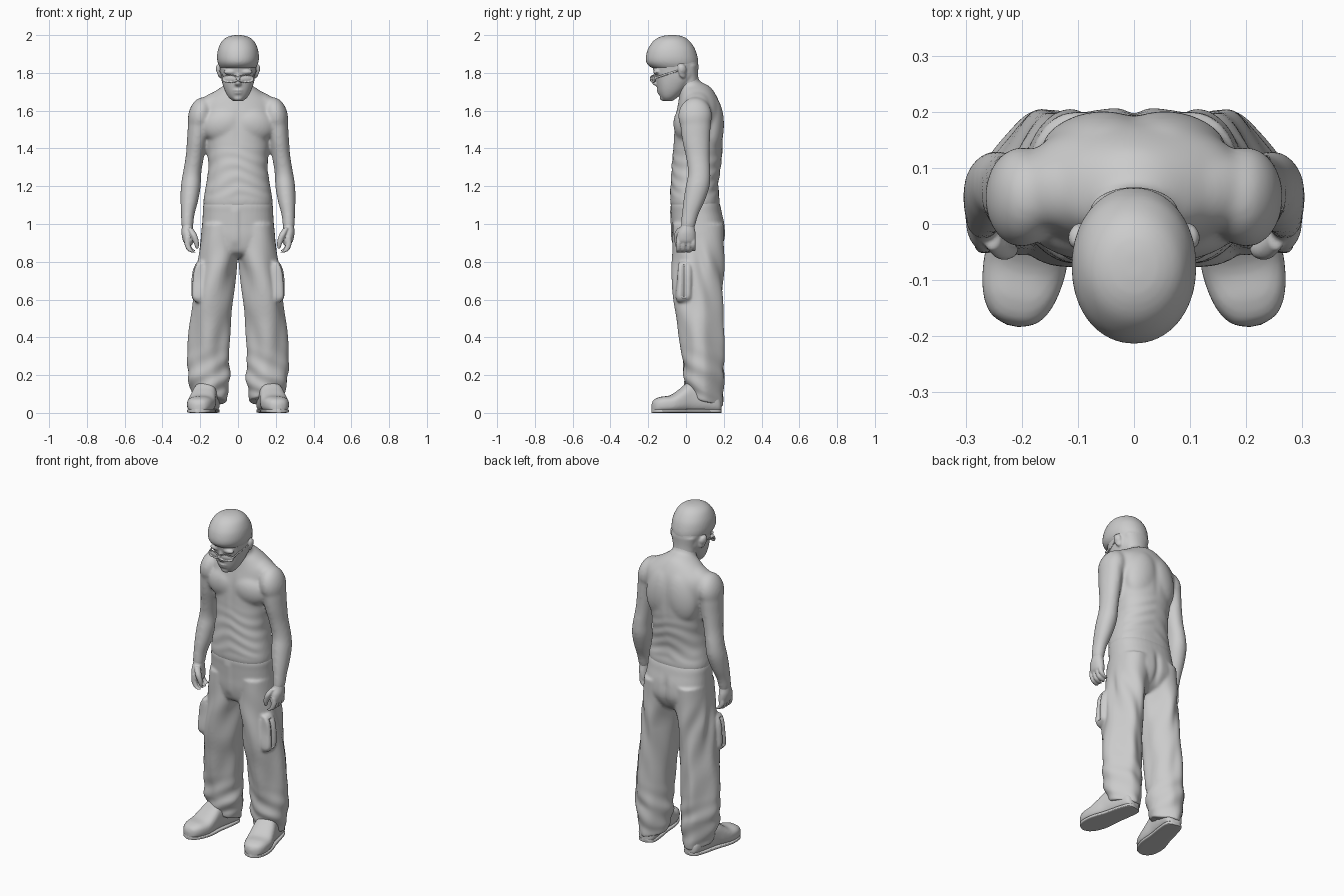
import bpy, bmesh, math
from mathutils import Vector, Matrix

SIDES = (1, -1)


def spline(a, b, c, d, t):
    return [0.5 * (2*q + (r-p)*t + (2*p-5*q+4*r-s)*t*t + (3*q-p-3*r+s)*t**3)
            for p, q, r, s in zip(a, b, c, d)]


def tube(bm, secs, m=None, steps=5, n=40):
    """Smooth closed loft through sections (x, y, z, rx, ry, squareness)."""
    secs = [tuple(s) + (2,) * (6 - len(s)) for s in secs]
    rows = []
    for i in range(len(secs) - 1):
        four = [secs[min(max(i + k, 0), len(secs) - 1)] for k in (-1, 0, 1, 2)]
        rows += [spline(*four, t / steps) for t in range(steps)]
    rows.append(secs[-1])
    rings = []
    for x, y, z, rx, ry, e in rows:
        ring = []
        for k in range(n):
            a = 2 * math.pi * k / n
            c, s = math.cos(a), math.sin(a)
            p = Vector((x + max(rx, .002) * math.copysign(abs(c) ** (2/e), c),
                        y + max(ry, .002) * math.copysign(abs(s) ** (2/e), s), z))
            ring.append(bm.verts.new(m @ p if m else p))
        rings.append(ring)
    for r, q in zip(rings, rings[1:]):
        for k in range(n):
            bm.faces.new((r[k], r[(k+1) % n], q[(k+1) % n], q[k]))
    bm.faces.new(rings[0][::-1])
    bm.faces.new(rings[-1])


def span(secs):
    """Convert (z, y_front, y_back, rx, squareness) to centred sections."""
    return [(0, (a+b)/2, z, rx, (b-a)/2, e) for z, a, b, rx, e in secs]


def blob(bm, loc, size, rot=(0, 0, 0)):
    m = Matrix.Translation(loc)
    for ang, ax in zip(rot, 'XYZ'):
        m = m @ Matrix.Rotation(ang, 4, ax)
    bmesh.ops.create_uvsphere(bm, u_segments=28, v_segments=16, radius=1,
                              matrix=m @ Matrix.Diagonal((*size, 1)))


def flip(secs, s):
    return [(s * p[0],) + tuple(p[1:]) for p in secs]


def finish(name, bm, voxel=0, smooth=4, shape=None):
    """Make the object; optionally fuse its parts and sculpt with shape(co)."""
    bmesh.ops.recalc_face_normals(bm, faces=bm.faces)
    me = bpy.data.meshes.new(name)
    bm.to_mesh(me)
    bm.free()
    ob = bpy.data.objects.new(name, me)
    bpy.context.collection.objects.link(ob)
    if voxel:
        r = ob.modifiers.new("fuse", 'REMESH')
        r.mode, r.voxel_size = 'VOXEL', voxel
        s = ob.modifiers.new("soften", 'SMOOTH')
        s.factor, s.iterations = 0.5, smooth
        dg = bpy.context.evaluated_depsgraph_get()
        me = bpy.data.meshes.new_from_object(ob.evaluated_get(dg))
        ob.modifiers.clear()
        ob.data = me
    if shape:
        nrm = [v.normal.copy() for v in me.vertices]
        for v, nv in zip(me.vertices, nrm):
            v.co += nv * shape(v.co)
    bpy.ops.object.select_all(action='DESELECT')
    ob.select_set(True)
    bpy.context.view_layer.objects.active = ob
    bpy.ops.object.shade_smooth_by_angle(angle=math.radians(50))
    return ob


def fade(v, lo, hi):
    t = min(max((v - lo) / (hi - lo), 0), 1)
    return t * t * (3 - 2 * t)


# Torso with chest, back and arms
bm = bmesh.new()
tube(bm, span([(1.07, -.065, .16, .165, 2.4), (1.11, -.083, .179, .184, 2.4),
               (1.2, -.082, .171, .171, 2.3), (1.3, -.076, .184, .157, 2.3),
               (1.4, -.068, .194, .165, 2.2), (1.5, -.063, .197, .183, 2.1),
               (1.58, -.055, .193, .2, 2.1), (1.64, -.042, .178, .19, 2.1),
               (1.69, -.034, .155, .14, 2), (1.727, -.03, .127, .085, 2),
               (1.75, -.02, .085, .05, 2)]))
tube(bm, [(0, .055, 1.6, .09, .085), (0, .045, 1.68, .082, .083),
          (0, .015, 1.75, .068, .06), (0, -.005, 1.82, .066, .06)])
for s in SIDES:
    blob(bm, (s*.09, -.012, 1.525), (.105, .053, .085), (0, s*.25, s*.18))
    blob(bm, (s*.07, .14, 1.53), (.095, .06, .15), (0, s*-.2, s*-.2))
    blob(bm, (s*.12, .06, 1.643), (.13, .07, .055), (0, s*.42, 0))
    blob(bm, (s*.2, .048, 1.572), (.064, .09, .1), (0, s*-.2, 0))
    tube(bm, flip([(.185, .05, 1.62, .045, .06), (.205, .05, 1.55, .056, .08),
                   (.216, .053, 1.45, .054, .075), (.228, .062, 1.36, .049, .064),
                   (.243, .07, 1.27, .049, .06), (.25, .062, 1.2, .053, .064),
                   (.258, .042, 1.12, .047, .057), (.266, .022, 1.05, .036, .045),
                   (.268, .012, 1.0, .033, .04), (.268, .008, .97, .028, .036)], s))


def shirt_folds(c):
    ax = abs(c.x)
    groove = -.003 * math.exp(-(c.x / .02) ** 2) * fade(c.z, 1.35, 1.48) * (1 - fade(c.z, 1.58, 1.66))
    w = fade(c.z, 1.12, 1.17) * (1 - fade(c.z, 1.32, 1.45)) * (1 - fade(ax, .14, .18))
    return groove + w * .0016 * math.sin(88 * c.z + 16 * ax + 2 * math.sin(17 * c.x + 9 * c.z))


finish("torso_and_arms", bm, .0075, 22, shirt_folds)

# Hands with curled fingers
for s, side in zip(SIDES, ("left", "right")):
    bm = bmesh.new()
    tube(bm, flip([(.267, .012, 1.01, .027, .034), (.268, .008, .985, .029, .037),
                   (.268, .003, .95, .031, .048), (.263, 0, .91, .028, .051),
                   (.258, 0, .89, .016, .042)], s))
    for i, y in enumerate((-.039, -.013, .013, .038)):
        d = .008 * (i == 3)
        tube(bm, flip([(.266, y, .93, .015, .0125), (.268, y, .895, .016, .0135),
                       (.256, y, .863 + d, .015, .013), (.235, y, .85 + d, .013, .012),
                       (.218, y, .847 + d, .007, .007)], s), n=12)
    tube(bm, flip([(.255, -.025, .98, .015, .02), (.236, -.045, .945, .018, .018),
                   (.222, -.047, .905, .015, .014), (.216, -.043, .87, .008, .008)], s), n=14)
    finish(side + "_hand", bm, .0045, 2)

# Loose trousers: hips, legs and cargo pockets
bm = bmesh.new()
tube(bm, span([(1.135, -.07, .165, .168, 2.4), (1.1, -.081, .181, .184, 2.4),
               (1.06, -.079, .19, .186, 2.4), (1.0, -.076, .204, .19, 2.4),
               (.92, -.072, .205, .195, 2.4), (.85, -.05, .17, .17, 2.4),
               (.82, 0, .12, .11, 2)]))
for s in SIDES:
    tube(bm, flip([(.098, .065, 1.0, .092, .135, 2.2), (.105, .064, .85, .1, .136, 2.2),
                   (.117, .064, .74, .102, .134, 2.2), (.13, .066, .6, .103, .132, 2.2),
                   (.145, .078, .48, .107, .122, 2.2), (.153, .088, .36, .109, .114, 2.2),
                   (.156, .095, .25, .112, .106, 2.2), (.153, .096, .18, .111, .106, 2.2),
                   (.149, .098, .11, .097, .1), (.147, .101, .065, .089, .094)], s))
    tube(bm, flip([(.208, -.012, .585, .02, .03, 3), (.214, -.012, .615, .036, .042, 3.5),
                   (.21, -.012, .7, .036, .04, 3.5), (.202, -.012, .765, .03, .038, 3.5),
                   (.197, -.012, .8, .014, .03, 3)], s))


def trouser_folds(c):
    ax = abs(c.x)
    a = math.atan2(c.y - .08, ax - .14)
    low = 1 - fade(c.z, .2, .38)
    leg = 1 - fade(c.z, .75, .95)
    d = .005 * leg * math.sin(5 * a + 6 * c.z + 1.2 * math.sin(8 * c.z)) * fade(c.z, .1, .3)
    d += .004 * low * math.sin(55 * c.z + 3 * a + math.copysign(.8, c.x)) * fade(c.z, .07, .12)
    d += .002 * leg * math.sin(22 * c.z + 5 * a)
    if c.y > .1:
        d -= .01 * math.exp(-(c.x / .018) ** 2) * fade(c.z, .8, .9) * (1 - fade(c.z, .98, 1.07))
    elif c.y < 0:  # fly placket
        d += .005 * math.exp(-((c.x + .015) / .022) ** 4) * fade(c.z, .87, .92) * (1 - fade(c.z, 1.06, 1.1))
    if ax > .17 and .61 < c.z < .78:  # pocket opening slit
        d -= .012 * math.exp(-((c.y + .012) / .01) ** 2)
    return d


ob = finish("trousers", bm, .0075, 6, trouser_folds)
for v in ob.data.vertices:
    c = v.co
    if c.z < .2:  # hems drop toward the heels
        c.z -= (c.y - .08) * .42 * (1 - c.z / .2)
    # Legs narrow to a ridge behind
    k = .32 * fade(c.y, .09, .2) * (1 - fade(c.z, .7, .9))
    c.x += (math.copysign(.14, c.x) - c.x) * k

# Shoes and soles
for s, side in zip(SIDES, ("left", "right")):
    m = Matrix.Translation((s*.142, .185, 0)) @ Matrix.Rotation(s * .2, 4, 'Z') @ Matrix(
        ((1, 0, 0, 0), (0, 0, -1, 0), (0, 1, 0, 0), (0, 0, 0, 1)))
    prof = [(0, .022, .05), (.02, .05, .09), (.09, .06, .14), (.17, .064, .16),
            (.22, .071, .125), (.27, .074, .092), (.325, .064, .083), (.36, .043, .068),
            (.374, .012, .045)]
    bm = bmesh.new()
    tube(bm, [(0, h/2 + .002, t, w, h/2, 2.7) for t, w, h in prof], m)
    finish(side + "_shoe", bm, .007, 3)
    bm = bmesh.new()
    tube(bm, [(0, .01, t, w - .001, .01, 5) for t, w, h in prof], m)
    finish(side + "_sole", bm)

# Head: jaw, nose, lips, brow and ears
bm = bmesh.new()
tube(bm, span([(1.93, -.15, .04, .08, 2), (1.87, -.18, .062, .1, 2.2),
               (1.82, -.174, .064, .096, 2.2), (1.775, -.162, .055, .09, 2.3),
               (1.735, -.154, .02, .08, 2.3), (1.7, -.147, -.01, .067, 2.2),
               (1.67, -.134, -.045, .049, 2.1), (1.65, -.115, -.075, .025, 2)]))
tube(bm, [(0, .022, 1.84, .08, .044), (0, .014, 1.78, .07, .051),
          (0, .02, 1.72, .066, .054), (0, .03, 1.67, .064, .055)])
tube(bm, [(0, -.157, 1.8, .009, .014), (0, -.161, 1.765, .011, .016),
          (0, -.16, 1.742, .018, .018), (0, -.15, 1.73, .012, .01)], n=16)
blob(bm, (0, -.143, 1.708), (.028, .013, .007))
blob(bm, (0, -.139, 1.694), (.024, .012, .007))
blob(bm, (0, -.12, 1.667), (.026, .019, .016))
for s in SIDES:
    blob(bm, (s*.04, -.155, 1.805), (.038, .018, .014))
    blob(bm, (s*.1, -.022, 1.808), (.01, .021, .04), (.3, s*.2, s*.35))
    blob(bm, (s*.105, -.016, 1.82), (.01, .02, .024), (.3, s*.2, s*.45))
finish("head", bm, .0055, 6)

# Close-cropped hair cap, overhanging the brow
bm = bmesh.new()
tube(bm, span([(2.0, -.095, -.05, .015, 2), (1.992, -.135, -.015, .052, 2),
               (1.97, -.172, .018, .084, 2), (1.93, -.2, .046, .104, 2.1),
               (1.89, -.212, .06, .111, 2.1), (1.86, -.212, .065, .109, 2.1),
               (1.84, -.2, .064, .102, 2.1), (1.825, -.178, .061, .094, 2.1)]))
finish("hair", bm, .007, 4)

# Glasses: lenses, rims, bridge and temples
bm = bmesh.new()
for s in SIDES:
    blob(bm, (s*.041, -.17, 1.768), (.034, .007, .016), (.15, 0, s*.22))
    for k in range(28):
        c, d = math.cos(math.pi * k / 14), math.sin(math.pi * k / 14)
        blob(bm, (s*(.041 + .037*math.copysign(abs(c)**.7, c)), -.174 + .012*c,
                  1.768 + .018*math.copysign(abs(d)**.7, d)), (.0055, .005, .0035))
    a, b = Vector((s*.078, -.157, 1.775)), Vector((s*.1, -.02, 1.82))
    rot = (b - a).to_track_quat('Z', 'Y').to_matrix().to_4x4()
    tube(bm, [(0, 0, 0, .004, .006), (0, 0, (b - a).length, .004, .005)],
         Matrix.Translation(a) @ rot, 8, 12)
blob(bm, (0, -.183, 1.772), (.012, .005, .005))
finish("glasses", bm, .003, 2)
